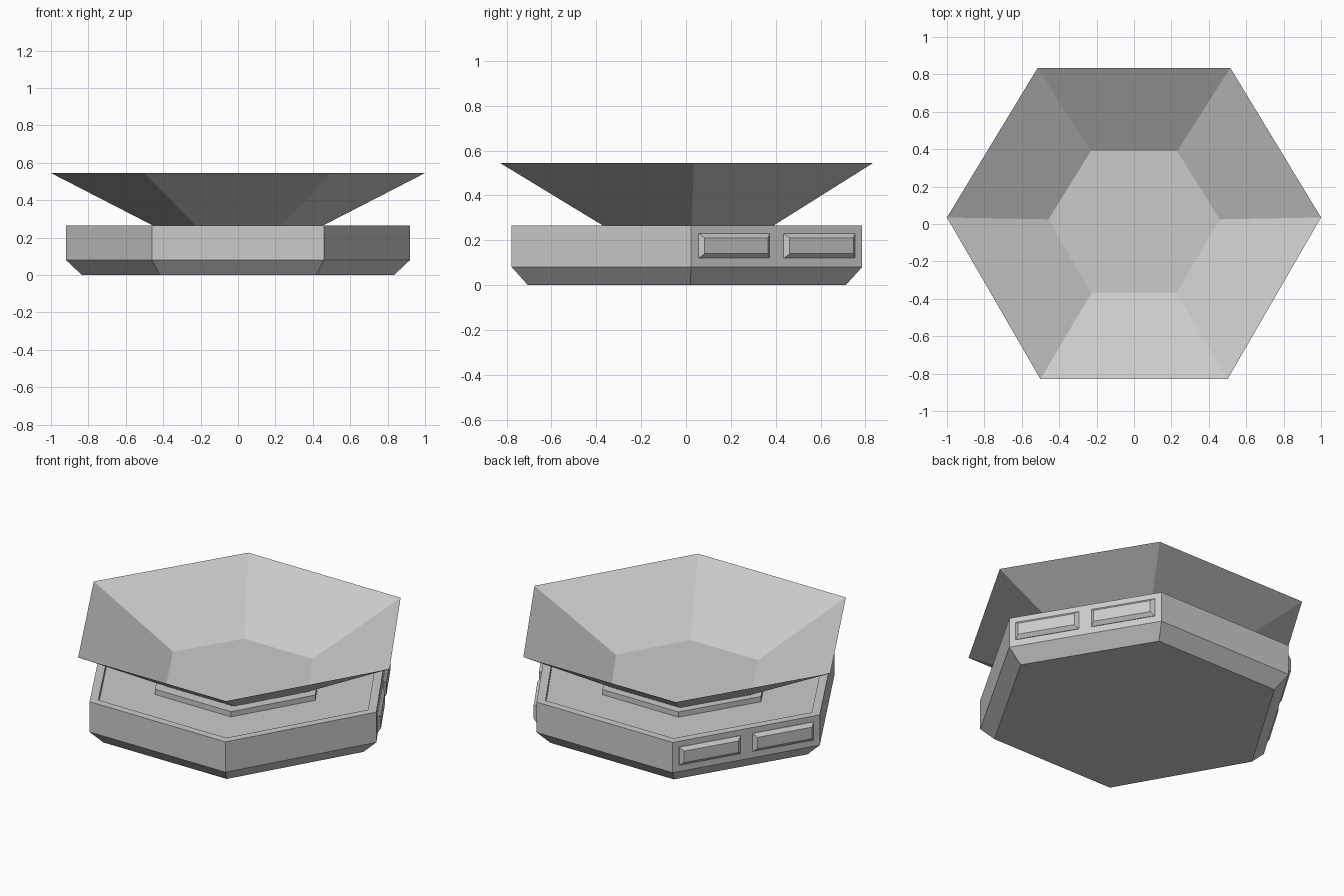
import bpy, bmesh
from mathutils import Vector

if "Cube" in bpy.data.objects:
    bpy.data.objects.remove(bpy.data.objects["Cube"])


def hexagon(r, yf, yb, ym, z, back=0.505):
    """Hexagon with corners on +-x and flat sides to front and back."""
    xf, xb = r * 0.5, r * back
    return [Vector(p) for p in ((r, ym, z), (xb, yb, z), (-xb, yb, z),
                                (-r, ym, z), (-xf, yf, z), (xf, yf, z))]


def loft(name, rings, cap_start=True, cap_end=True):
    bm = bmesh.new()
    loops = [[bm.verts.new(p) for p in ring] for ring in rings]
    n = len(rings[0])
    for a, b in zip(loops, loops[1:]):
        for i in range(n):
            j = (i + 1) % n
            bm.faces.new((a[i], a[j], b[j], b[i]))
    if cap_start:
        bm.faces.new(loops[0][::-1])
    if cap_end:
        bm.faces.new(loops[-1])
    bmesh.ops.recalc_face_normals(bm, faces=bm.faces)
    me = bpy.data.meshes.new(name)
    bm.to_mesh(me)
    bm.free()
    ob = bpy.data.objects.new(name, me)
    bpy.context.collection.objects.link(ob)
    return ob


def base_ring(r, z):
    k = r / 0.92
    return hexagon(r, -0.777 * k, 0.785 * k, 0.022 * k, z, 0.5)


# Base: chamfered foot, wall, sunken top with raised centre plinth
loft("base", [base_ring(r, z) for r, z in (
    (0.835, 0), (0.92, 0.08), (0.92, 0.265), (0.865, 0.265),
    (0.865, 0.233), (0.515, 0.233), (0.515, 0.265))])

# Flared bowl: thin open shell, floor is the plinth top
loft("bowl", [hexagon(0.457, -0.37, 0.39, 0.025, 0.2655),
              hexagon(1.0, -0.83, 0.835, 0.035, 0.545, 0.515)],
     cap_start=False, cap_end=False)

# Raised bevelled panels on the two rear diagonal sides
for side, sx in (("right", 1), ("left", -1)):
    a, b = Vector((0.92 * sx, 0.022, 0)), Vector((0.46 * sx, 0.785, 0))
    along = (b - a).normalized()
    length = (b - a).length
    out = Vector((along.y * sx, -along.x * sx, 0))

    def rect(s0, s1, z0, z1, d):
        return [a + along * s + out * d + Vector((0, 0, z))
                for s, z in ((s0, z0), (s1, z0), (s1, z1), (s0, z1))]

    for i, (t0, t1) in enumerate(((0.043, 0.458), (0.54, 0.957))):
        s0, s1 = t0 * length, t1 * length
        loft(f"panel_{side}_{i + 1}", [
            rect(s0, s1, 0.12, 0.23, -0.005),
            rect(s0, s1, 0.12, 0.23, 0.003),
            rect(s0 + 0.02, s1 - 0.02, 0.14, 0.21, 0.022)])
